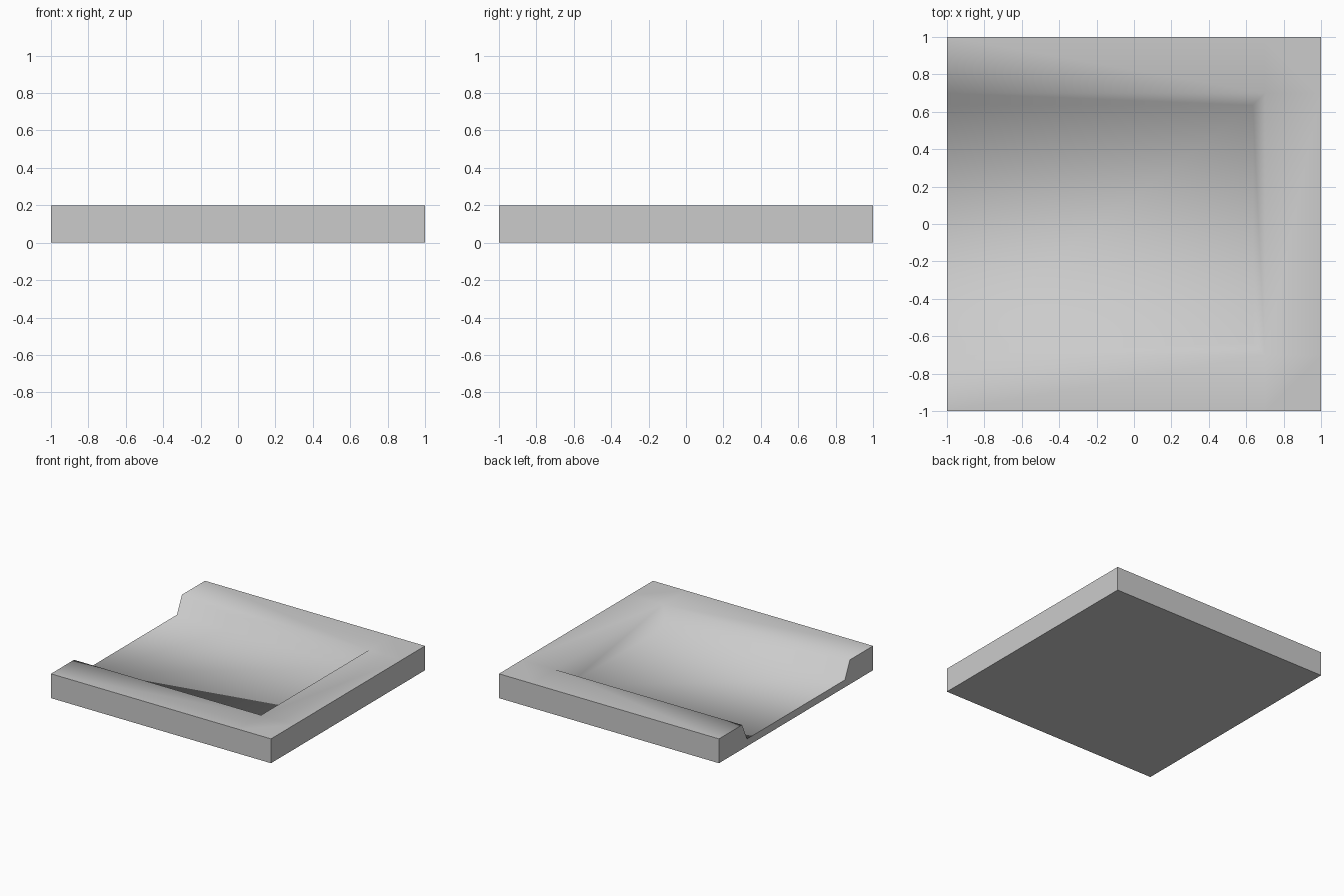
import bpy, bmesh, math

if "Cube" in bpy.data.objects:
    bpy.data.objects.remove(bpy.data.objects["Cube"])

H, FLOOR = 0.2, 0.06      # rim height, recess floor height
R, B = 0.7, 0.635         # recess edge at the top and at the floor

bm = bmesh.new()
cache = {}


def v(x, y, z):
    key = (x, y, z)
    if key not in cache:
        cache[key] = bm.verts.new(key)
    return cache[key]


def face(*pts):
    bm.faces.new([v(*p) for p in pts])


# side rims, sloped side walls and outer sides, same on both sides in y
for s in (-1, 1):
    face((-1, s, H), (R, s, H), (R, s * R, H), (-1, s * R, H))
    face((R, s, H), (1, s, H), (1, s * R, H), (R, s * R, H))
    face((-1, s * R, H), (R, s * R, H), (B, s * B, FLOOR), (-1, s * B, FLOOR))
    face((-1, s, 0), (1, s, 0), (1, s, H), (R, s, H), (-1, s, H))

# end rim and its sloped wall
face((R, -R, H), (1, -R, H), (1, R, H), (R, R, H))
face((R, -R, H), (R, R, H), (B, B, FLOOR), (B, -B, FLOOR))
# recess floor
face((-1, -B, FLOOR), (B, -B, FLOOR), (B, B, FLOOR), (-1, B, FLOOR))
# closed end, open end and underside
face((1, -1, 0), (1, 1, 0), (1, 1, H), (1, R, H), (1, -R, H), (1, -1, H))
face((-1, -1, 0), (-1, 1, 0), (-1, 1, H), (-1, R, H), (-1, B, FLOOR),
     (-1, -B, FLOOR), (-1, -R, H), (-1, -1, H))
face((-1, -1, 0), (1, -1, 0), (1, 1, 0), (-1, 1, 0))

bmesh.ops.recalc_face_normals(bm, faces=bm.faces)
mesh = bpy.data.meshes.new("recessed_slab")
bm.to_mesh(mesh)
bm.free()
slab = bpy.data.objects.new("recessed_slab", mesh)
bpy.context.collection.objects.link(slab)

# soft shading over the recess, sharp outer edges
bpy.context.view_layer.objects.active = slab
slab.select_set(True)
bpy.ops.object.shade_smooth_by_angle(angle=math.radians(75))
